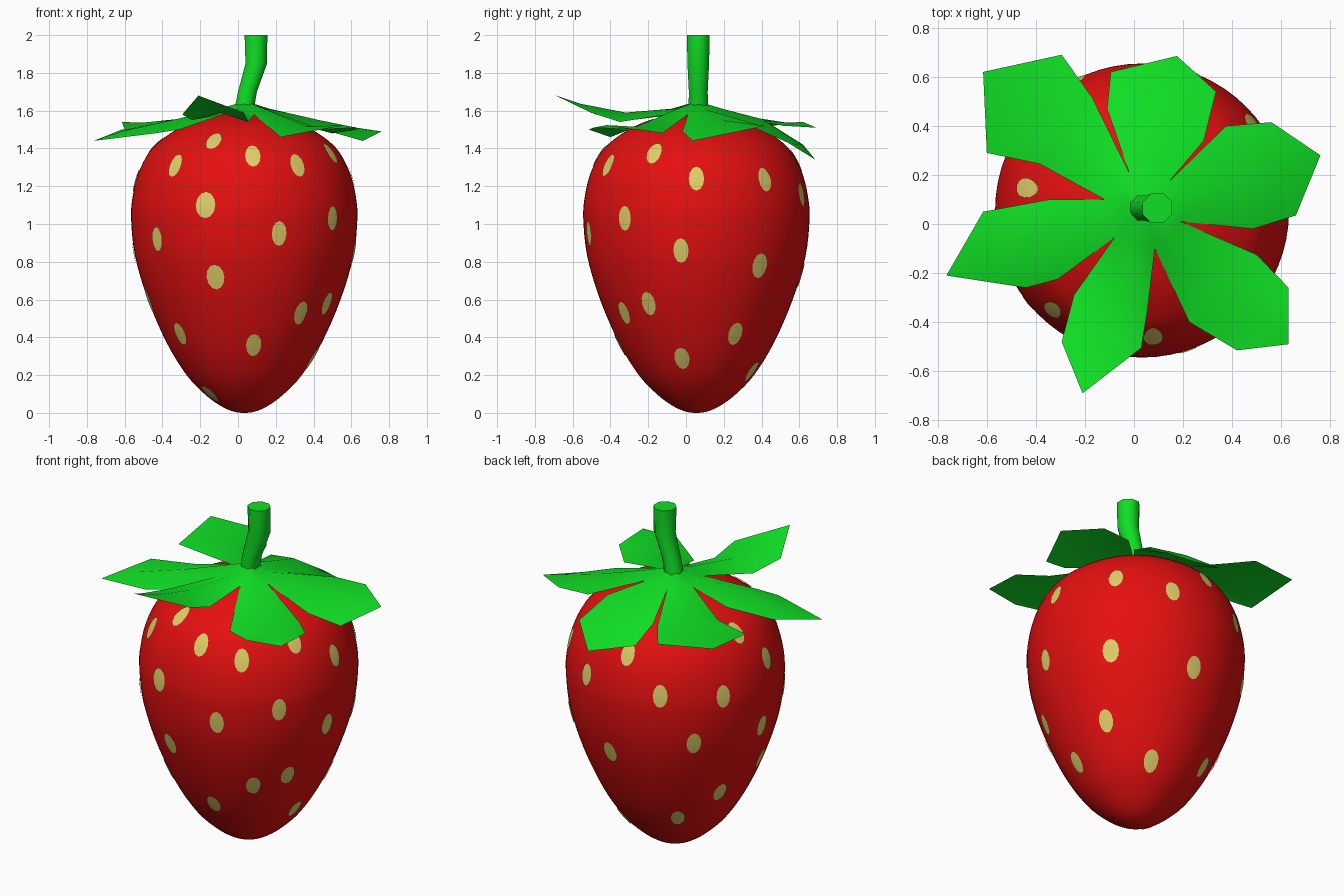
import bpy, bmesh, math
from mathutils import Vector

if "Cube" in bpy.data.objects:
    bpy.data.objects.remove(bpy.data.objects["Cube"])

CX, CY = 0.033, 0.055          # axis of the fruit


def material(name, rgb):
    m = bpy.data.materials.new(name)
    m.diffuse_color = (*rgb, 1)
    m.use_nodes = True
    m.node_tree.nodes["Principled BSDF"].inputs["Base Color"].default_value = m.diffuse_color
    return m


RED = material("berry red", (0.78, 0.005, 0.005))
GREEN = material("leaf green", (0.005, 0.74, 0.018))
YELLOW = material("seed yellow", (0.74, 0.61, 0.14))


def make(name, bm, mat, angle=60):
    me = bpy.data.meshes.new(name)
    bm.to_mesh(me)
    bm.free()
    ob = bpy.data.objects.new(name, me)
    me.materials.append(mat)
    bpy.context.collection.objects.link(ob)
    bpy.ops.object.select_all(action='DESELECT')
    ob.select_set(True)
    bpy.context.view_layer.objects.active = ob
    bpy.ops.object.shade_smooth_by_angle(angle=math.radians(angle))
    return ob


# Fruit profile (radius, height), smoothed with a Catmull-Rom spline
KEYS = [(0, 0), (0.06, 0.008), (0.13, 0.04), (0.21, 0.1), (0.305, 0.2), (0.41, 0.37),
        (0.51, 0.6), (0.578, 0.83), (0.599, 1.03), (0.59, 1.15), (0.56, 1.27),
        (0.5, 1.385), (0.42, 1.46), (0.3, 1.53), (0.15, 1.575), (0, 1.59)]
keys = [Vector(k) for k in KEYS]
keys = [Vector((-keys[1].x, keys[1].y))] + keys + [Vector((-keys[-2].x, keys[-2].y))]
prof = []
for i in range(1, len(keys) - 2):
    a, b, c, d = keys[i - 1:i + 3]
    for k in range(4):
        t = k / 4
        prof.append(0.5 * (2 * b + (c - a) * t + (2 * a - 5 * b + 4 * c - d) * t * t
                           + (3 * b - a - 3 * c + d) * t ** 3))
prof.append(keys[-2])


def on_axis(r, z, az):
    return Vector((CX + r * math.cos(az), CY + r * math.sin(az), z))


# Fruit body
N = 64
bm = bmesh.new()
rings = [[bm.verts.new(on_axis(p.x, p.y, 2 * math.pi * j / N)) for j in range(N)]
         for p in prof[1:-1]]
for lo, hi in zip(rings, rings[1:]):
    for j in range(N):
        bm.faces.new((lo[j], lo[(j + 1) % N], hi[(j + 1) % N], hi[j]))
bottom = bm.verts.new(on_axis(0, prof[0].y, 0))
top = bm.verts.new(on_axis(0, prof[-1].y, 0))
for j in range(N):
    bm.faces.new((bottom, rings[0][(j + 1) % N], rings[0][j]))
    bm.faces.new((top, rings[-1][j], rings[-1][(j + 1) % N]))
make("fruit_body", bm, RED)

# Arc length along the profile, used to lay the seeds on the surface
arc = [0.0]
for p, q in zip(prof, prof[1:]):
    arc.append(arc[-1] + (q - p).length)


def arc_at_height(z):
    for i in range(len(prof) - 1):
        if prof[i].y <= z <= prof[i + 1].y:
            t = (z - prof[i].y) / (prof[i + 1].y - prof[i].y)
            return arc[i] + t * (arc[i + 1] - arc[i])


def at_arc(s):
    s = min(max(s, 0), arc[-1])
    for i in range(len(prof) - 1):
        if s <= arc[i + 1]:
            d = prof[i + 1] - prof[i]
            n = Vector((d.y, -d.x)).normalized()
            return prof[i] + d * ((s - arc[i]) / (arc[i + 1] - arc[i])) + n * 0.005


# Seeds: thin oval plates at (azimuth in degrees, height)
SEEDS = [(-111, 1.44), (-132, 1.31), (-85, 1.36), (-59, 1.31), (-26, 1.375), (-110, 1.10),
         (-72, 0.95), (-39, 1.03), (-141, 0.92), (-106, 0.72), (190, 0.595), (-52, 0.53),
         (-30, 0.58), (-141, 0.42), (-83, 0.36), (213, 0.1), (0, 1.24), (39, 1.235),
         (70, 1.155), (-8, 0.86), (36, 0.78), (28, 0.42), (-12, 0.29), (65, 0.22),
         (96, 1.335), (117, 1.14), (151, 1.115), (169, 1.41), (185, 1.23), (179, 0.85),
         (135, 0.85), (85, 0.73), (157, 0.47), (127, 0.31)]
WIDE = {(-110, 1.10): 1.35, (-106, 0.72): 1.2, (36, 0.78): 1.15, (85, 0.73): 1.1}
bm = bmesh.new()
for seed in SEEDS:
    k = WIDE.get(seed, 1.0)
    az, s0 = math.radians(seed[0]), arc_at_height(seed[1])
    r0 = at_arc(s0).x

    def spot(x, y):
        p = at_arc(s0 + y)
        return bm.verts.new(on_axis(p.x, p.y, az + x / r0))
    M = 12
    mid = spot(0, 0)
    ring = [[spot(0.041 * k * f * math.cos(2 * math.pi * j / M),
                  (0.056 + 0.01 * k) * f * math.sin(2 * math.pi * j / M)) for j in range(M)]
            for f in (0.5, 1)]
    for j in range(M):
        n = (j + 1) % M
        bm.faces.new((mid, ring[0][j], ring[0][n]))
        bm.faces.new((ring[0][j], ring[1][j], ring[1][n], ring[0][n]))
make("seeds", bm, YELLOW)

# Leaves: notch, side, corner, tip, corner, side (counter-clockwise round the crown)
LEAVES = [
    [(0.19, 0.01, 1.58), (0.485, -0.02, 1.49), (0.66, 0.035, 1.44), (0.76, 0.28, 1.49),
     (0.56, 0.415, 1.52), (0.375, 0.40, 1.52)],
    [(0.145, 0.175, 1.58), (0.285, 0.34, 1.52), (0.335, 0.54, 1.43), (0.175, 0.685, 1.34),
     (-0.095, 0.62, 1.42), (-0.11, 0.47, 1.5)],
    [(-0.02, 0.21, 1.58), (-0.17, 0.515, 1.52), (-0.295, 0.69, 1.51), (-0.615, 0.62, 1.54),
     (-0.6, 0.29, 1.5), (-0.385, 0.245, 1.51)],
    [(-0.12, 0.1, 1.58), (-0.345, 0.1, 1.52), (-0.615, 0.05, 1.5), (-0.765, -0.21, 1.44),
     (-0.44, -0.26, 1.48), (-0.31, -0.225, 1.5)],
    [(-0.08, -0.055, 1.58), (-0.245, -0.29, 1.55), (-0.295, -0.48, 1.58), (-0.21, -0.69, 1.68),
     (0.03, -0.505, 1.59), (0.055, -0.35, 1.54)],
    [(0.085, -0.1, 1.58), (0.225, -0.4, 1.46), (0.42, -0.515, 1.5), (0.63, -0.49, 1.51),
     (0.63, -0.26, 1.5), (0.5, -0.125, 1.48)]]
bm = bmesh.new()
apex = bm.verts.new((0.04, 0.06, 1.65))
notches = [bm.verts.new(leaf[0]) for leaf in LEAVES]
for i, leaf in enumerate(LEAVES):
    p = [Vector(q) for q in leaf]
    n0, n1 = notches[i], notches[(i + 1) % len(LEAVES)]
    s0, c0, tip, c1, s1 = [bm.verts.new(q) for q in p[1:]]
    base = bm.verts.new((n0.co + n1.co) / 2 + Vector((0, 0, 0.03)))
    rib = bm.verts.new((p[1] + p[5]) / 2 + Vector((0, 0, 0.045)))
    end = bm.verts.new((p[2] + p[3] + p[4]) / 3 + Vector((0, 0, 0.02)))
    for f in ((apex, n0, base), (apex, base, n1), (n0, s0, rib, base), (base, rib, s1, n1),
              (s0, c0, end, rib), (rib, end, c1, s1), (c0, tip, end), (end, tip, c1)):
        bm.faces.new(f)
make("leaf_crown", bm, GREEN, 40)

# Stem: eight-sided tube that bends upright
PATH = [(0.03, 1.59, 0.056), (0.05, 1.70, 0.054), (0.097, 1.85, 0.062), (0.095, 2.0, 0.065)]
bm = bmesh.new()
rings = [[bm.verts.new((x + r * math.cos(math.pi * (j + 0.5) / 4),
                        0.065 + r * math.sin(math.pi * (j + 0.5) / 4), z)) for j in range(8)]
         for x, z, r in PATH]
for lo, hi in zip(rings, rings[1:]):
    for j in range(8):
        n = (j + 1) % 8
        bm.faces.new((lo[j], lo[n], hi[n], hi[j]))
bm.faces.new(rings[-1])
bm.faces.new(rings[0][::-1])
make("stem", bm, GREEN, 50)
